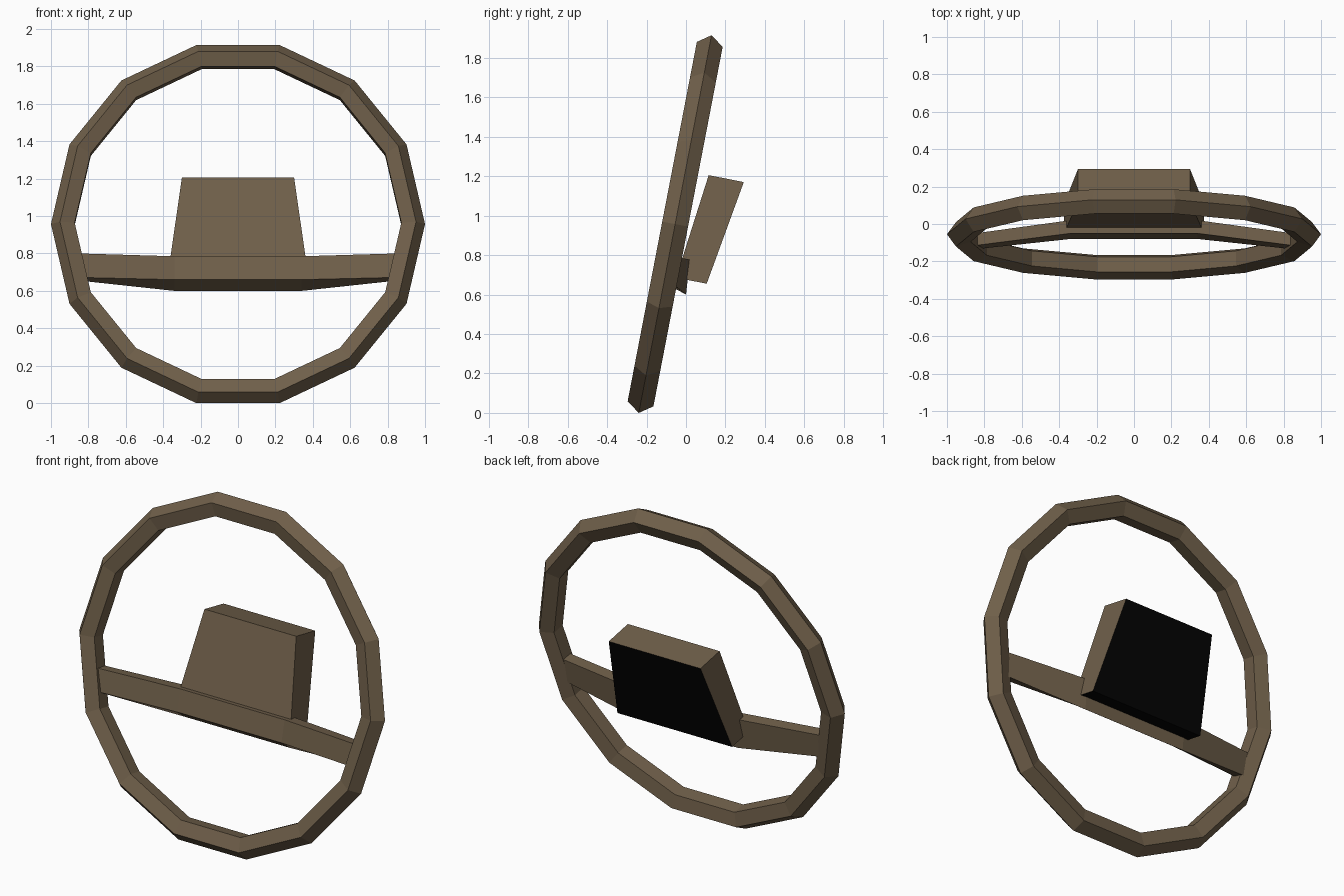
import bpy, bmesh, math

if "Cube" in bpy.data.objects:
    bpy.data.objects.remove(bpy.data.objects["Cube"])


def material(name, rgb):
    m = bpy.data.materials.new(name)
    m.diffuse_color = (*rgb, 1)
    m.use_nodes = True
    m.node_tree.nodes["Principled BSDF"].inputs["Base Color"].default_value = m.diffuse_color
    return m


brown = material("dull_brown", (0.16, 0.115, 0.068))
black = material("black", (0.001, 0.001, 0.001))


def loft(name, sections, closed=False, black_rule=None):
    """Skin a list of equal-length sections; cap the ends unless closed."""
    bm = bmesh.new()
    rings = [[bm.verts.new(p) for p in s] for s in sections]
    n, k = len(rings), len(rings[0])
    for i in range(n if closed else n - 1):
        a, b = rings[i], rings[(i + 1) % n]
        for j in range(k):
            bm.faces.new((a[j], a[(j + 1) % k], b[(j + 1) % k], b[j]))
    if not closed:
        bm.faces.new(rings[0])
        bm.faces.new(rings[-1])
    bmesh.ops.recalc_face_normals(bm, faces=bm.faces[:])
    bm.normal_update()
    for f in bm.faces:
        if black_rule and black_rule(f.normal):
            f.material_index = 1
    me = bpy.data.meshes.new(name)
    bm.to_mesh(me)
    bm.free()
    me.materials.append(brown)
    me.materials.append(black)
    ob = bpy.data.objects.new(name, me)
    bpy.context.collection.objects.link(ob)
    return ob


# Rim: 14 segments, pentagonal section, leaning back
tilt = math.radians(10.9)
c, s = math.cos(tilt), math.sin(tilt)
rim = []
for i in range(14):
    t = math.tau * i / 14
    sec = []
    for j in range(5):
        p = math.tau * j / 5
        r, a = 0.93 + 0.07 * math.cos(p), 0.07 * math.sin(p)
        h = r * math.sin(t)
        sec.append((r * math.cos(t), -0.055 + a * c + h * s, 0.957 + h * c - a * s))
    rim.append(sec)
loft("wheel_rim", rim, closed=True)

# Crossbar: deeper in the middle, tapering to the rim
mid = [(-0.05, 0.785), (-0.08, 0.66), (0.0, 0.60), (0.02, 0.777)]
end = [(-0.115, 0.80), (-0.135, 0.672), (-0.07, 0.655), (-0.05, 0.79)]
bar = [[(x, y, z) for y, z in prof]
       for x, prof in ((-0.85, end), (-0.34, mid), (0.34, mid), (0.85, end))]
loft("crossbar", bar, black_rule=lambda n: abs(n.x) > 0.9)

# Hub: tapered tilted block, black on the back and underside


def rect(w, front, back):
    return [(-w, *front), (w, *front), (w, *back), (-w, *back)]


loft("hub_block",
     [rect(0.375, (-0.05, 0.685), (0.105, 0.655)),
      rect(0.30, (0.115, 1.205), (0.293, 1.17))],
     black_rule=lambda n: n.y > 0.5 or n.z < -0.6)
